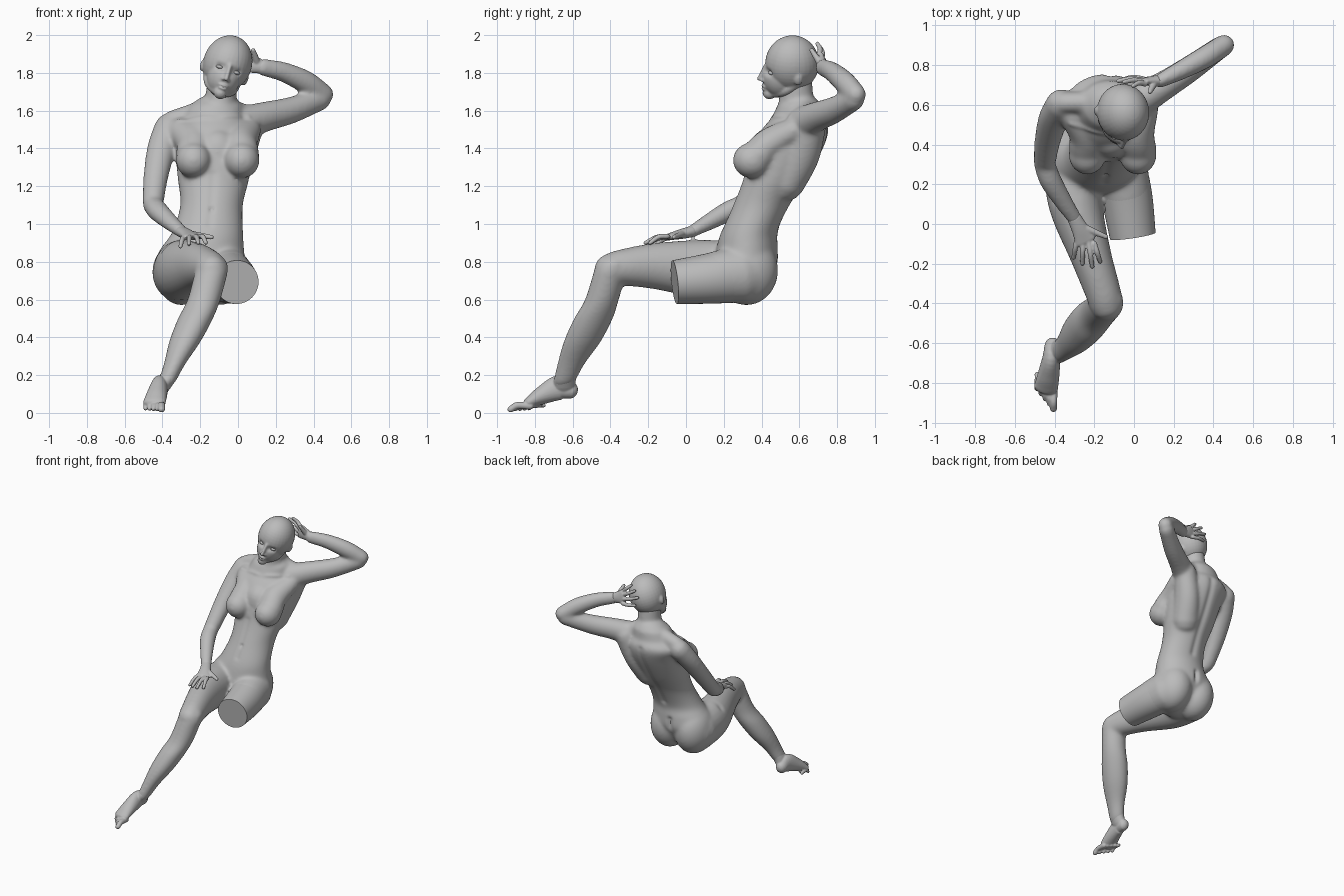
import bpy
import bmesh
import math
from mathutils import Vector, Matrix

default_cube = bpy.data.objects.get("Cube")
if default_cube:
    bpy.data.objects.remove(default_cube)

# One plain clay colour
clay = bpy.data.materials.new("grey_clay")
clay.use_nodes = True
grey = (0.5, 0.5, 0.5, 1)
clay.diffuse_color = grey
clay.node_tree.nodes["Principled BSDF"].inputs["Base Color"].default_value = grey

X, Y, Z = Vector((1, 0, 0)), Vector((0, 1, 0)), Vector((0, 0, 1))


def spline(stations, steps):
    """Smooth the stations (x, y, z, width, depth) into a denser list."""
    p = [Vector(s) for s in stations]
    p = [p[0] * 2 - p[1]] + p + [p[-1] * 2 - p[-2]]
    out = []
    for a, b, c, d in zip(p, p[1:], p[2:], p[3:]):
        for k in range(steps):
            t = k / steps
            out.append((b * 2 + (c - a) * t + (a * 2 - b * 5 + c * 4 - d) * t ** 2
                        + (b * 3 - a - c * 3 + d) * t ** 3) / 2)
    return out + [p[-2]]


def tube(bm, stations, hint=Y, flat=False, round_end=True, sides=24, steps=5):
    """Loft ellipses along a path; flat keeps every section horizontal."""
    path = spline(stations, steps)
    rings = []
    for i, s in enumerate(path):
        before, after = path[max(i - 1, 0)], path[min(i + 1, len(path) - 1)]
        t = (Vector(after[:3]) - Vector(before[:3])).normalized()
        u = X if flat else t.cross(hint).normalized()
        v = Y if flat else u.cross(t)
        rings.append((Vector(s[:3]), t, u * s[3], v * s[4]))

    def dome(ring, sign):
        c, t, u, v = ring
        r = min(u.length, v.length) * sign
        angles = [math.radians(a) for a in (30, 55, 80)]
        return [(c + t * r * math.sin(a), t, u * math.cos(a), v * math.cos(a)) for a in angles]

    rings = dome(rings[0], -1)[::-1] + rings + (dome(rings[-1], 1) if round_end else [])
    loops = []
    for c, t, u, v in rings:
        turn = [math.tau * k / sides for k in range(sides)]
        loops.append([bm.verts.new(c + u * math.cos(a) + v * math.sin(a)) for a in turn])
    for low, high in zip(loops, loops[1:]):
        for k in range(sides):
            n = (k + 1) % sides
            bm.faces.new((low[k], low[n], high[n], high[k]))
    bm.faces.new(loops[0][::-1])
    bm.faces.new(loops[-1])


def ball(bm, centre, radii):
    place = Matrix.Translation(centre) @ Matrix.Diagonal((*radii, 1))
    bmesh.ops.create_uvsphere(bm, u_segments=32, v_segments=20, radius=1, matrix=place)


def carve(mesh, points, radius, depth):
    """Press a soft groove along a line; negative depth raises a ridge."""
    pts = [Vector(p) for p in points]
    moves = []
    for v in mesh.vertices:
        best = 1.0
        for a, b in zip(pts, pts[1:]):
            ab = b - a
            t = min(max((v.co - a).dot(ab) / ab.length_squared, 0), 1)
            best = min(best, (v.co - a - ab * t).length)
        if best < radius * 3:
            moves.append((v, v.co - v.normal * depth * math.exp(-(best / radius) ** 2)))
    for v, co in moves:
        v.co = co


def finish(name, bm, voxel=None, soften=0, grooves=(), matrix=None):
    """Fuse the shapes into one skin, soften it, then press the details."""
    bmesh.ops.recalc_face_normals(bm, faces=bm.faces)
    mesh = bpy.data.meshes.new(name)
    bm.to_mesh(mesh)
    bm.free()
    obj = bpy.data.objects.new(name, mesh)
    bpy.context.collection.objects.link(obj)
    if voxel:
        remesh = obj.modifiers.new("fuse", "REMESH")
        remesh.mode, remesh.voxel_size = "VOXEL", voxel
        smooth = obj.modifiers.new("soften", "SMOOTH")
        smooth.factor, smooth.iterations = 0.5, soften
        graph = bpy.context.evaluated_depsgraph_get()
        mesh = bpy.data.meshes.new_from_object(obj.evaluated_get(graph))
        obj.modifiers.clear()
        obj.data = mesh
    for groove in grooves:
        carve(mesh, *groove)
    if matrix:
        mesh.transform(matrix)
    mesh.shade_smooth()
    mesh.set_sharp_from_angle(angle=math.radians(50))
    mesh.materials.clear()
    mesh.materials.append(clay)


# Body: trunk and neck
bm = bmesh.new()
tube(bm, [(-.2, .3, .74, .215, .16), (-.2, .318, .8, .235, .17), (-.185, .325, .88, .216, .162),
          (-.16, .337, .96, .187, .15), (-.14, .4, 1.1, .166, .152), (-.13, .472, 1.24, .189, .17),
          (-.125, .535, 1.4, .21, .194), (-.14, .578, 1.5, .217, .177),
          (-.13, .59, 1.56, .165, .137)], flat=True, sides=40)
tube(bm, [(-.115, .575, 1.54, .11, .127), (-.095, .583, 1.64, .085, .094),
          (-.08, .58, 1.78, .08, .088)], flat=True)
for shoulder in ((-.35, .61, 1.54, .06, .055), (.07, .65, 1.56, .06, .06)):
    tube(bm, [(-.1, .615, 1.62, .065, .055), shoulder])
tube(bm, [(.06, .665, 1.53, .08, .08), (.005, .61, 1.37, .088, .1), (-.05, .53, 1.22, .1, .1)])

# Body: chest, sloping from the shoulders, and seat
ball(bm, (-.11, .425, 1.38), (.11, .095, .12))
for x, shoulder in ((-.235, (-.31, .54, 1.5, .07, .06)), (.02, (.06, .57, 1.5, .065, .06))):
    ball(bm, (x, .35, 1.337), (.094, .102, .095))
    tube(bm, [shoulder, (x - .005, .445, 1.43, .09, .08), (x, .38, 1.36, .093, .09)])
for x in (-.3, -.095):
    ball(bm, (x, .32, .755), (.14, .168, .185))

# Body: resting arm and raised arm
tube(bm, [(-.365, .605, 1.51, .075, .078), (-.405, .53, 1.4, .068, .076),
          (-.435, .42, 1.25, .06, .066), (-.45, .31, 1.11, .054, .056)], hint=X)
tube(bm, [(-.45, .3, 1.1, .054, .054), (-.42, .22, 1.065, .056, .054),
          (-.36, .12, 1.01, .047, .044), (-.3, .03, .96, .038, .032)], hint=Z)
tube(bm, [(.02, .62, 1.53, .09, .095), (.14, .69, 1.567, .074, .08),
          (.28, .78, 1.602, .066, .071), (.435, .89, 1.66, .056, .059)], hint=Z)
tube(bm, [(.453, .9, 1.685, .054, .056), (.36, .84, 1.75, .056, .061),
          (.24, .775, 1.805, .048, .053), (.13, .72, 1.83, .036, .046)], hint=Z)

# Body: whole leg, and the root of the cut leg
tube(bm, [(-.31, .3, .745, .145, .16), (-.295, .1, .76, .135, .157), (-.22, -.15, .777, .105, .125),
          (-.16, -.33, .77, .091, .098), (-.14, -.4, .757, .086, .088)], hint=Z)
tube(bm, [(-.14, -.4, .75, .088, .088), (-.18, -.445, .6, .088, .09), (-.225, -.49, .5, .093, .103),
          (-.28, -.548, .38, .084, .099), (-.335, -.608, .26, .058, .073),
          (-.375, -.643, .17, .048, .059)], flat=True)
tube(bm, [(-.07, .3, .735, .135, .155), (-.035, .13, .715, .125, .132),
          (-.025, .04, .7, .1, .1)], hint=Z)

grooves = [
    ([(-.12, .75, 1.5), (-.125, .72, 1.38), (-.135, .62, 1.2), (-.15, .5, 1)], .024, .01),
    ([(-.195, .5, .86), (-.195, .5, .75), (-.195, .42, .58)], .018, .028),
    ([(-.14, .245, 1.08), (-.14, .245, 1.06)], .01, .015),
    ([(-.15, .2, 1), (-.13, .31, 1.26)], .02, .005),
    ([(-.12, .44, 1.57), (-.32, .5, 1.55)], .014, -.006),
    ([(-.1, .44, 1.57), (.06, .54, 1.57)], .014, -.006),
    ([(-.42, .12, .87), (-.28, .15, .88), (-.19, .14, .8)], .022, .008),
]
finish("body", bm, .01, 18, grooves)

# Cut leg with a flat end
bm = bmesh.new()
tube(bm, [(-.07, .3, .735, .13, .15), (-.035, .13, .712, .128, .134),
          (-.006, -.06, .692, .116, .116)], hint=Z, round_end=False, sides=48, steps=8)
finish("cut_thigh", bm)

# Foot with five toes
bm = bmesh.new()
tube(bm, [(-.41, -.612, .12, .04, .046), (-.415, -.67, .134, .045, .066),
          (-.43, -.76, .094, .055, .049), (-.443, -.825, .055, .061, .032)], hint=Z)
tube(bm, [(-.347, -.615, .235, .047, .058), (-.375, -.64, .18, .048, .059),
          (-.4, -.645, .13, .042, .057)], flat=True)
toe_root, toe_last = Vector((-.404, -.855, .036)), Vector((-.488, -.785, .04))
for i in range(5):
    root = toe_root.lerp(toe_last, i / 4)
    size = .019 if i == 0 else .0145 - i * .0006
    tip = root + Vector((-.001, -.074 + i * .007, -.017))
    tube(bm, [(*(root + Y * .03), size, size), (*(root.lerp(tip, .5) + Z * .012), size, size),
              (*tip, size, size * .9)], hint=Z, sides=14)
finish("foot", bm, .005, 3)


def hand(name, wrist, first, last, tips, thumb, normal, lift):
    """Palm from wrist to a line of knuckles, four bent fingers and a thumb."""
    bm = bmesh.new()
    wrist, first, last, thumb = map(Vector, (wrist, first, last, thumb))
    middle = first.lerp(last, .5)
    half = (first - last).length / 2
    tube(bm, [(*wrist, .036, .03), (*wrist.lerp(middle, .5), half * .95, .026),
              (*middle, half + .01, .018)], hint=normal)
    for i, tip in enumerate(tips):
        root, tip = first.lerp(last, i / 3), Vector(tip)
        tube(bm, [(*root, .0145, .0145), (*(root.lerp(tip, .5) + normal * lift), .0135, .0135),
                  (*tip, .011, .011)], hint=normal, sides=14)
    root = wrist.lerp(middle, .3)
    tube(bm, [(*root, .022, .02), (*root.lerp(thumb, .55), .017, .016),
              (*thumb, .012, .012)], hint=normal, sides=14)
    finish(name, bm, .005, 3)


hand("resting_hand", (-.3, .03, .96), (-.285, -.07, .93), (-.2, -.1, .935),
     [(-.305, -.17, .88), (-.26, -.2, .894), (-.21, -.215, .9), (-.17, -.19, .9)],
     (-.14, -.065, .93), Z, .014)
hand("raised_hand", (.13, .72, 1.83), (.055, .705, 1.9), (.045, .73, 1.81),
     [(-.005, .695, 1.955), (-.05, .715, 1.93), (-.08, .72, 1.885), (-.06, .725, 1.82)],
     (.08, .665, 1.92), Y, .01)

# Head, built upright about its own centre, then tilted and turned
bm = bmesh.new()
ball(bm, (0, 0, 0), (.129, .143, .151))
ball(bm, (0, -.055, -.075), (.09, .099, .112))
ball(bm, (0, -.115, -.165), (.035, .036, .033))
for side in (-1, 1):
    tube(bm, [(side * .07, .01, -.085, .034, .034), (side * .06, -.04, -.132, .028, .028),
              (0, -.11, -.167, .026, .026)], hint=Z)
    ball(bm, (side * .118, .022, -.047), (.016, .024, .036))
    ball(bm, (side * .013, -.155, -.09), (.011, .013, .009))
tube(bm, [(0, -.138, -.01, .013, .012), (0, -.156, -.055, .012, .014),
          (0, -.173, -.086, .012, .012)], hint=Y, sides=14)
for z, width in ((-.124, .028), (-.139, .025)):
    ball(bm, (0, -.142, z), (width, .018, .009))
eye_line = [([(s * .034, -.145, -.035), (s * .06, -.13, -.035)], .017, .013) for s in (-1, 1)]
mouth = [([(-.025, -.155, -.132), (.025, -.155, -.132)], .005, .005)]
turn = Matrix.Rotation(.12, 4, "Z") @ Matrix.Rotation(.33, 4, "Y")
tilt = Matrix.Translation((-.055, .562, 1.85)) @ turn
finish("head", bm, .006, 6, eye_line + mouth, tilt)

# Eyes, mirrored
bm = bmesh.new()
for side in (-1, 1):
    ball(bm, (side * .046, -.111, -.036), (.021, .02, .011))
finish("eyes", bm, matrix=tilt)
